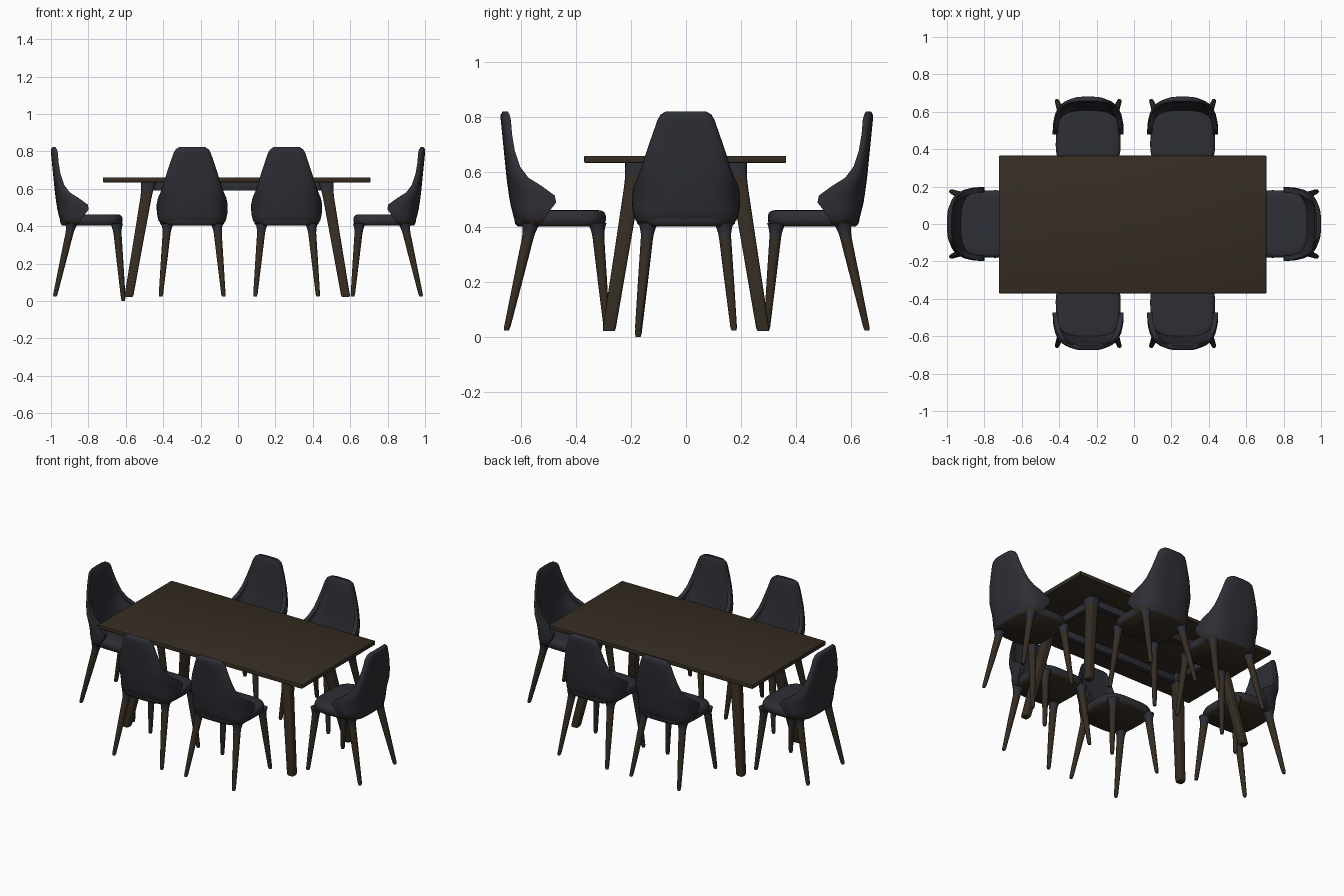
import bpy, bmesh, math
from mathutils import Vector, Matrix

if "Cube" in bpy.data.objects:
    bpy.data.objects.remove(bpy.data.objects["Cube"])


def material(name, rgb):
    m = bpy.data.materials.new(name)
    m.diffuse_color = (*rgb, 1)
    m.use_nodes = True
    m.node_tree.nodes["Principled BSDF"].inputs["Base Color"].default_value = m.diffuse_color
    return m


WOOD = material("dark_walnut", (0.036, 0.026, 0.017))
FABRIC = material("charcoal_fabric", (0.027, 0.028, 0.036))


def finish(name, bm, mat_rule, matrix=Matrix(), angle=40):
    """Turn a bmesh into an object; mat_rule(face) gives 0 wood or 1 fabric."""
    bmesh.ops.recalc_face_normals(bm, faces=bm.faces)
    for f in bm.faces:
        f.material_index = mat_rule(f)
    me = bpy.data.meshes.new(name)
    bm.to_mesh(me)
    bm.free()
    me.materials.append(WOOD)
    me.materials.append(FABRIC)
    me.shade_smooth()
    me.set_sharp_from_angle(angle=math.radians(angle))
    ob = bpy.data.objects.new(name, me)
    ob.matrix_world = matrix
    bpy.context.collection.objects.link(ob)
    return ob


def loft(rings):
    """Skin a stack of closed rings and cap both ends."""
    bm = bmesh.new()
    vs = [[bm.verts.new(p) for p in r] for r in rings]
    n = len(rings[0])
    for a, b in zip(vs, vs[1:]):
        for i in range(n):
            j = (i + 1) % n
            bm.faces.new((a[i], a[j], b[j], b[i]))
    bm.faces.new(vs[0])
    bm.faces.new(vs[-1])
    return bm


def spow(v, p):
    return math.copysign(abs(v) ** p, v)


def super_ring(cx, cy, z, rx, ry, p, n):
    """Rounded-square or round ring at height z."""
    pts = []
    for i in range(n):
        a = 2 * math.pi * (i + 0.5) / n
        pts.append((cx + rx * spow(math.cos(a), p), cy + ry * spow(math.sin(a), p), z))
    return pts


def box(name, cx, cy, cz, sx, sy, sz, mat, bevel):
    bm = bmesh.new()
    bmesh.ops.create_cube(bm, size=1, matrix=Matrix.Translation((cx, cy, cz))
                          @ Matrix.Diagonal((sx, sy, sz, 1)))
    bmesh.ops.bevel(bm, geom=bm.edges[:], offset=bevel, segments=2, affect='EDGES', profile=0.5)
    return finish(name, bm, lambda f: mat)


# Wrap-around back: height, half width, rear position, front position
BACK = [(.405, .160, .070, .150), (.430, .180, .050, .160), (.460, .187, .042, .180),
        (.490, .190, .035, .203), (.515, .190, .031, .198), (.550, .183, .026, .150),
        (.580, .170, .022, .102), (.620, .155, .018, .072), (.680, .137, .012, .052),
        (.740, .117, .006, .042), (.790, .100, .001, .038), (.810, .089, .001, .033),
        (.822, .070, .008, .026)]


def crescent(z, w, b, f, steps=20):
    """U-shaped slice of the back, open toward the sitter."""
    t = min(.034, (f - b) * .92)
    side = min(.026, w * .2)
    p = .68
    outer, inner = [], []
    for i in range(steps + 1):
        a = math.pi * i / steps
        c, s = spow(math.cos(a), p), abs(math.sin(a)) ** p
        outer.append((w * c, f - (f - b) * s, z))
        inner.append(((w - side) * c, f - (f - b - t) * s, z))
    return outer + inner[::-1]


def underside_wood(f):
    return 0 if f.normal.z < -.5 and f.calc_center_median().z < .42 else 1


def chair(tag, x, y, turn, widen=1.0, low_foot=False):
    mat = (Matrix.Translation((x, y, 0)) @ Matrix.Rotation(math.radians(turn), 4, 'Z')
           @ Matrix.Diagonal((widen, 1, 1, 1)))
    # Back shell
    finish(tag + "_chair_back", loft([crescent(*r) for r in BACK]), underside_wood, mat, 60)
    # Seat cushion, narrower toward the rear
    rings = []
    for z, s in [(.403, .93), (.412, .98), (.425, 1), (.443, 1), (.455, .965), (.461, .90), (.463, .75)]:
        ring = super_ring(0, .217, z, .174 * s, .217 - .05 - .17 * (1 - s), .52, 40)
        rings.append([(px * (1 - .5 * max(0, .2 - py)), py, pz) for px, py, pz in ring])
    finish(tag + "_chair_seat", loft(rings), underside_wood, mat, 60)
    # Splayed tapered legs with fabric-coloured flared collars
    for row, top_v, foot_v in (("rear", .112, .022), ("front", .352, .388)):
        for label, sx in (("left", -1), ("right", 1)):
            foot_z = 0 if low_foot and row == "front" and sx == 1 else .024
            top = Vector((sx * .132, top_v, .415))
            foot = Vector((sx * .168, foot_v, foot_z))
            rings = []
            for t, r in [(0, .036), (.04, .029), (.09, .024), (.14, .022), (.5, .018), (.97, .012), (1, .009)]:
                c = top.lerp(foot, t)
                rings.append(super_ring(c.x, c.y, c.z, r, r, 1, 12))
            finish(f"{tag}_chair_{row}_{label}_leg", loft(rings),
                   lambda f: 1 if f.calc_center_median().z > .36 else 0, mat)


# Six chairs around the table
for tag, x in (("left", -.245), ("right", .26)):
    chair("front_" + tag, x, -.676, 0)
    chair("rear_" + tag, x, .682, 180)
chair("left_end", -1.001, 0, -90, 1.04, True)
chair("right_end", 1.001, 0, 90, 1.04)

# Table top
box("table_top", -.007, -.003, .647, 1.43, .736, .026, 0, .004)

# Frame rails under the top
for label, s in (("front", -1), ("rear", 1)):
    box(label + "_rail", -.004, s * .188, .613, .93, .034, .046, 1, .006)
for label, s in (("left", -1), ("right", 1)):
    box(label + "_rail", -.004 + s * .468, 0, .613, .034, .38, .046, 1, .006)

# Splayed table legs with flared heads
for lx, sx in (("left", -1), ("right", 1)):
    for ly, sy in (("front", -1), ("rear", 1)):
        top = Vector((sx * .474 - .004, sy * .182, .634))
        foot = Vector((sx * .580 - .004, sy * .281, .022))
        rings = []
        for t, h in [(0, .040), (.04, .036), (.08, .032), (.14, .030), (.5, .027), (.985, .024), (1, .021)]:
            c = top.lerp(foot, t)
            rings.append(super_ring(c.x, c.y, c.z, h, h, .45, 20))
        finish(f"table_{ly}_{lx}_leg", loft(rings),
               lambda f: 1 if f.calc_center_median().z > .585 else 0)
